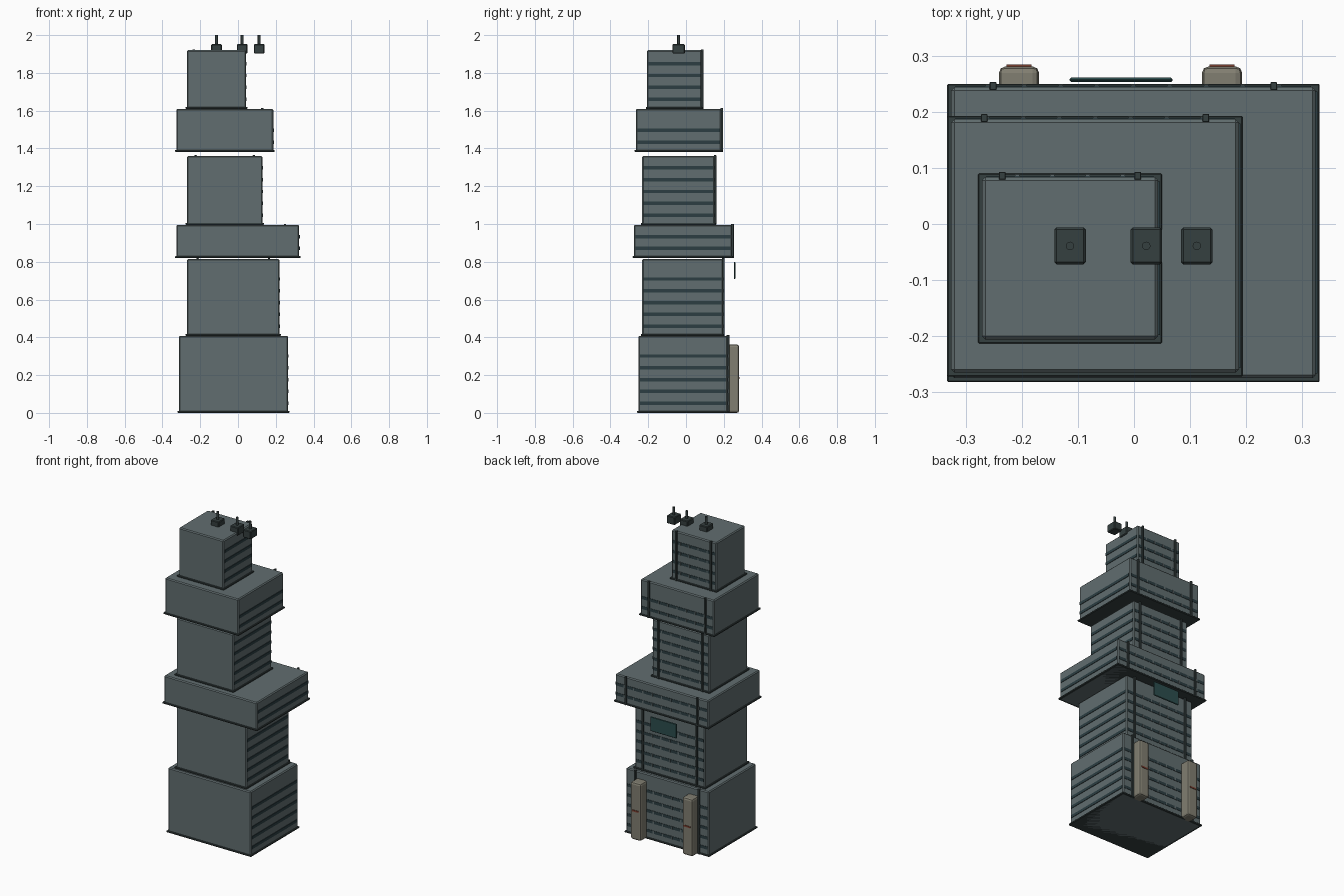
import bpy

cube = bpy.data.objects.get("Cube")
if cube:
    bpy.data.objects.remove(cube, do_unlink=True)


def material(name, rgb):
    mat = bpy.data.materials.new(name)
    mat.use_nodes = True
    mat.diffuse_color = (*rgb, 1)
    shader = mat.node_tree.nodes["Principled BSDF"]
    shader.inputs["Base Color"].default_value = (*rgb, 1)
    shader.inputs["Roughness"].default_value = 0.8
    return mat


WALL = material("wall", (0.12, 0.155, 0.16))
TRIM = material("trim", (0.035, 0.05, 0.05))
GLASS = material("glass", (0.025, 0.048, 0.055))
STONE = material("stone", (0.22, 0.21, 0.165))
PANEL = material("panel", (0.025, 0.075, 0.075))
RUST = material("rust", (0.2, 0.05, 0.03))


def box(name, x, y, z, mat, bevel=0, segments=1):
    """Box from (min, max) pairs on each axis."""
    spans = (x, y, z)
    bpy.ops.mesh.primitive_cube_add(size=1, location=[sum(s) / 2 for s in spans])
    obj = bpy.context.object
    obj.name = name
    obj.scale = [s[1] - s[0] for s in spans]
    bpy.ops.object.transform_apply(location=False, rotation=False, scale=True)
    obj.data.materials.append(mat)
    if bevel:
        mod = obj.modifiers.new("bevel", "BEVEL")
        mod.width = bevel
        mod.segments = segments
    return obj


def around(centre, half):
    return (centre - half, centre + half)


def tier(name, x, y, z, floors):
    """One block with a base lip, window bands on two sides and back ribs."""
    box(name, x, y, z, WALL, 0.006)
    box(name + "_base_lip", (x[0] - 0.007, x[1] + 0.007),
        (y[0] - 0.007, y[1] + 0.006), (z[0], z[0] + 0.01), TRIM, 0.002)
    mid, half = (x[0] + x[1]) / 2, (x[1] - x[0]) / 2

    for i in range(floors):
        level = around(z[0] + 0.051 + i * 0.0625, 0.009)
        box(name + "_side_window", (x[1] - 0.01, x[1] + 0.003),
            (y[0] + 0.008, y[1] - 0.008), level, GLASS)
        box(name + "_back_window", (x[0] + 0.008, x[1] - 0.008),
            (y[1] - 0.01, y[1] + 0.002), level, GLASS)
        # Mullions divide the back windows into panes
        panes = round(half * 2 / 0.065)
        for k in range(1, panes):
            box(name + "_mullion", around(x[0] + k * half * 2 / panes, 0.004),
                (y[1] - 0.01, y[1] + 0.004), level, WALL)

    for side in (-1, 1):
        box(name + "_back_rib", around(mid + side * half * 0.77, 0.006),
            (y[1] - 0.005, y[1] + 0.009), (z[0], z[1] + 0.004), TRIM, 0.001)


# Stacked blocks, from the ground up
tier("ground_block", (-0.313, 0.265), (-0.252, 0.22), (0, 0.408), 5)
tier("lower_shaft", (-0.27, 0.22), (-0.232, 0.196), (0.408, 0.815), 5)
tier("wide_block", (-0.326, 0.324), (-0.275, 0.244), (0.82, 0.996), 2)
tier("middle_shaft", (-0.27, 0.13), (-0.232, 0.152), (0.996, 1.36), 5)
tier("upper_block", (-0.326, 0.187), (-0.265, 0.187), (1.382, 1.61), 2)
tier("top_block", (-0.271, 0.043), (-0.206, 0.084), (1.61, 1.92), 4)

# Rooftop antennas
for cx in (-0.114, 0.022, 0.112):
    box("antenna_box", around(cx, 0.028), around(-0.039, 0.033), (1.902, 1.952),
        TRIM, 0.004)
    bpy.ops.mesh.primitive_cylinder_add(vertices=12, radius=0.0075, depth=0.06,
                                        location=(cx, -0.039, 1.97))
    rod = bpy.context.object
    rod.name = "antenna_rod"
    rod.data.materials.append(TRIM)
    bpy.ops.object.shade_smooth_by_angle()

# Stone pillars against the back of the ground block
for cx in (-0.205, 0.157):
    box("back_pillar", around(cx, 0.036), (0.2, 0.281), (0, 0.362), STONE, 0.012, 2)
    box("pillar_band", around(cx, 0.022), (0.27, 0.284), around(0.185, 0.005), RUST)

# Hanging panel behind the lower shaft
box("back_panel", (-0.115, 0.069), (0.253, 0.261), (0.708, 0.8), PANEL, 0.003)
